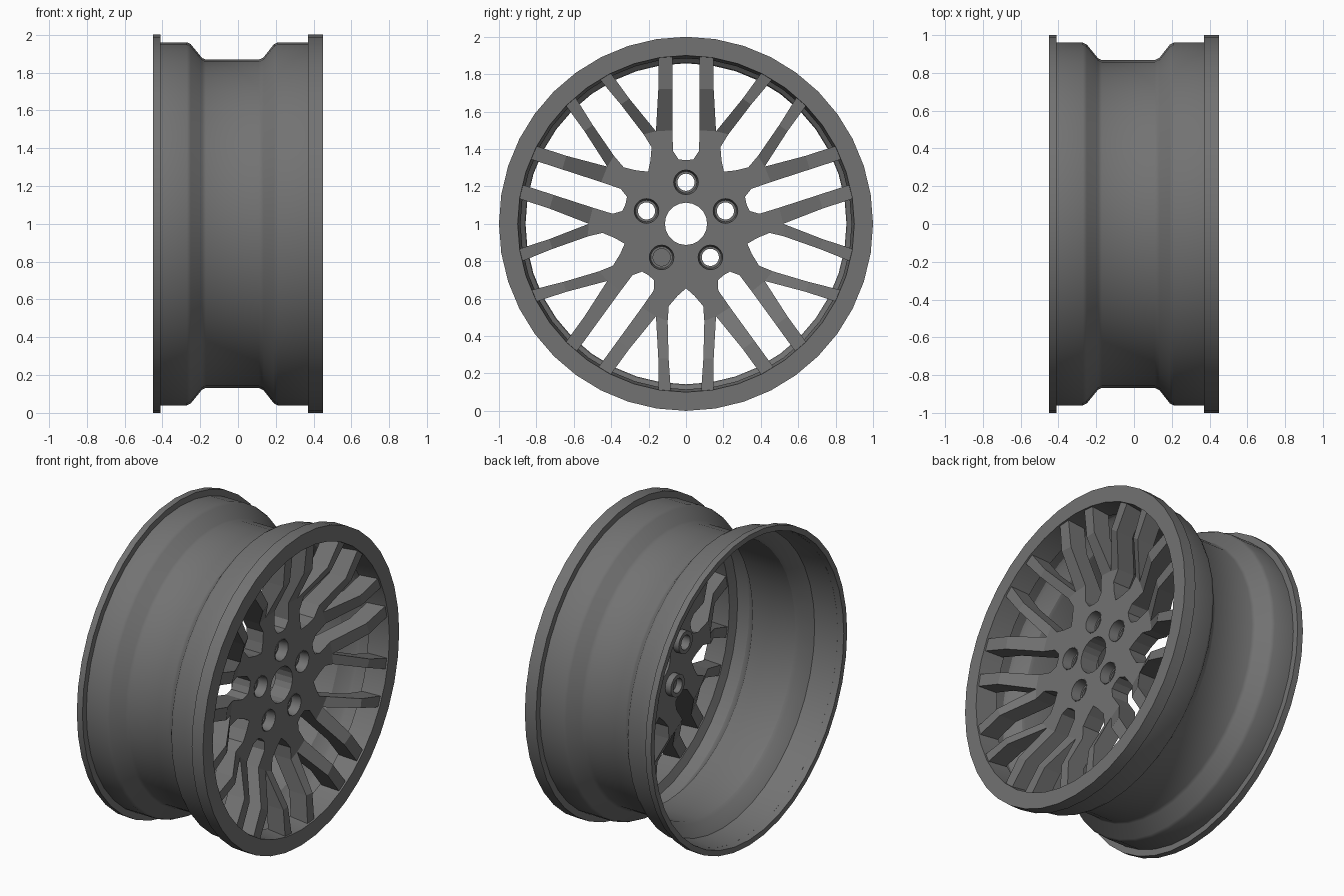
import bpy, bmesh
from math import sin, cos, pi, radians
from mathutils import Vector

cube = bpy.data.objects.get("Cube")
if cube:
    bpy.data.objects.remove(cube, do_unlink=True)

metal = bpy.data.materials.new("dark_grey_metal")
metal.use_nodes = True
GREY = (0.17, 0.17, 0.17, 1)
metal.diffuse_color = GREY
metal.node_tree.nodes["Principled BSDF"].inputs["Base Color"].default_value = GREY

AXLE = Vector((0, 0, 1))


def finish(bm, name, smooth):
    bmesh.ops.remove_doubles(bm, verts=bm.verts, dist=0.0005)
    bmesh.ops.recalc_face_normals(bm, faces=bm.faces)
    mesh = bpy.data.meshes.new(name)
    bm.to_mesh(mesh)
    bm.free()
    mesh.materials.append(metal)
    obj = bpy.data.objects.new(name, mesh)
    bpy.context.collection.objects.link(obj)
    if smooth:
        bpy.ops.object.select_all(action="DESELECT")
        obj.select_set(True)
        bpy.context.view_layer.objects.active = obj
        bpy.ops.object.shade_smooth_by_angle(angle=radians(smooth))
    return obj


def lathe(name, profile, segments, centre=AXLE, smooth=30):
    """Spin a closed (x, radius) profile about a line along x."""
    bm = bmesh.new()
    rings = []
    for i in range(segments):
        a = 2 * pi * i / segments
        rings.append([bm.verts.new(centre + Vector((x, r * cos(a), r * sin(a))))
                      for x, r in profile])
    n = len(profile)
    for i, ring in enumerate(rings):
        nxt = rings[(i + 1) % segments]
        for j in range(n):
            k = (j + 1) % n
            bm.faces.new((ring[j], ring[k], nxt[k], nxt[j]))
    return finish(bm, name, smooth)


# Barrel: drop-centre outside, thin shell inside, flat lip at each end
outer = [(-0.45, 1.0), (-0.41, 1.0), (-0.41, 0.96), (-0.27, 0.96), (-0.25, 0.95),
         (-0.19, 0.877), (-0.17, 0.868), (0.11, 0.868), (0.135, 0.88),
         (0.19, 0.95), (0.21, 0.96), (0.37, 0.96), (0.37, 1.0), (0.45, 1.0)]
inner = [(0.45, 0.9), (0.31, 0.885), (0.29, 0.94), (0.21, 0.945), (0.19, 0.935),
         (0.13, 0.865), (0.11, 0.858), (-0.18, 0.858), (-0.2, 0.87),
         (-0.26, 0.94), (-0.28, 0.945), (-0.45, 0.965)]
lathe("rim_barrel", outer + inner, 40)

# Spoke plate: flat recessed hub, forked arms that step up to the lip
HALF = radians(18)
HUB_X, ARM_X, LIP_X = 0.31, 0.43, 0.44


def face_x(r):
    t = min(max((r - 0.53) / 0.21, 0), 1)
    return HUB_X + (ARM_X - HUB_X) * t + (LIP_X - ARM_X) * max(0, (r - 0.74) / 0.16)


def half_arm(window):
    """Faces of half a forked arm: axis at angle 0, window centre line at HALF."""
    def edge(along, off):
        return (along * cos(HALF) + off * sin(HALF), along * sin(HALF) - off * cos(HALF))
    foot, low, high, end = [edge(*p) for p in window[:4]]
    bottom, tip = edge(*window[4]), edge(*window[5])
    hole_axis, hole_edge = (0.113, 0), edge(0.113, 0)
    axis, fork = (0.4, 0), (0.52, 0)
    bend_in, end_in = edge(0.72, 0.148), edge(0.91, 0.148)
    return [[hole_axis, axis, low, foot, bottom, hole_edge],
            [axis, fork, high, low],
            [fork, bend_in, end, high],
            [bend_in, end_in, tip, end]]


# Window edges as (distance along, offset): two kinds alternate round the wheel
blunt = [(0.345, 0.04), (0.39, 0.07), (0.5, 0.072), (0.72, 0.072), (0.34, 0), (0.91, 0.072)]
pointed = [(0.385, 0.045), (0.44, 0.092), (0.52, 0.098), (0.72, 0.093), (0.345, 0), (0.91, 0.08)]

bm = bmesh.new()
for k in range(10):
    turn = k * 2 * HALF
    flip = 1 if k % 2 == 0 else -1
    for window, side in ((blunt, flip), (pointed, -flip)):
        for poly in half_arm(window):
            verts = []
            for u, v in poly:
                v *= side
                x = face_x((u * u + v * v) ** 0.5)
                y = u * cos(turn) - v * sin(turn)
                z = u * sin(turn) + v * cos(turn)
                verts.append(bm.verts.new(AXLE + Vector((x, y, z))))
            bm.faces.new(verts if side > 0 else verts[::-1])
bmesh.ops.remove_doubles(bm, verts=bm.verts, dist=0.0005)
back = bmesh.ops.extrude_face_region(bm, geom=bm.faces[:], use_keep_orig=True)
for v in back["geom"]:
    if isinstance(v, bmesh.types.BMVert):
        v.co.x -= 0.12
spokes = finish(bm, "spokes_and_hub", 0)

# Bolt holes: cut through the hub, then lined with stepped sleeves
for k in range(5):
    a = HALF + k * 4 * HALF
    spot = AXLE + 0.222 * Vector((0, cos(a), sin(a)))
    bpy.ops.mesh.primitive_cylinder_add(vertices=20, radius=0.067, depth=0.6,
                                        location=spot + Vector((HUB_X, 0, 0)),
                                        rotation=(0, pi / 2, 0))
    cutter = bpy.context.object
    cutter.name = "bolt_cutter"
    cutter.hide_render = True
    cut = spokes.modifiers.new("bolt_hole", "BOOLEAN")
    cut.operation = "DIFFERENCE"
    cut.solver = "EXACT"
    cut.object = cutter
    bpy.context.view_layer.objects.active = spokes
    bpy.ops.object.modifier_apply(modifier=cut.name)
    bpy.data.objects.remove(cutter, do_unlink=True)
    lathe("bolt_sleeve", [(0.312, 0.071), (0.312, 0.066), (0.25, 0.058), (0.25, 0.046),
                          (0.15, 0.046), (0.15, 0.071)], 20, spot)
